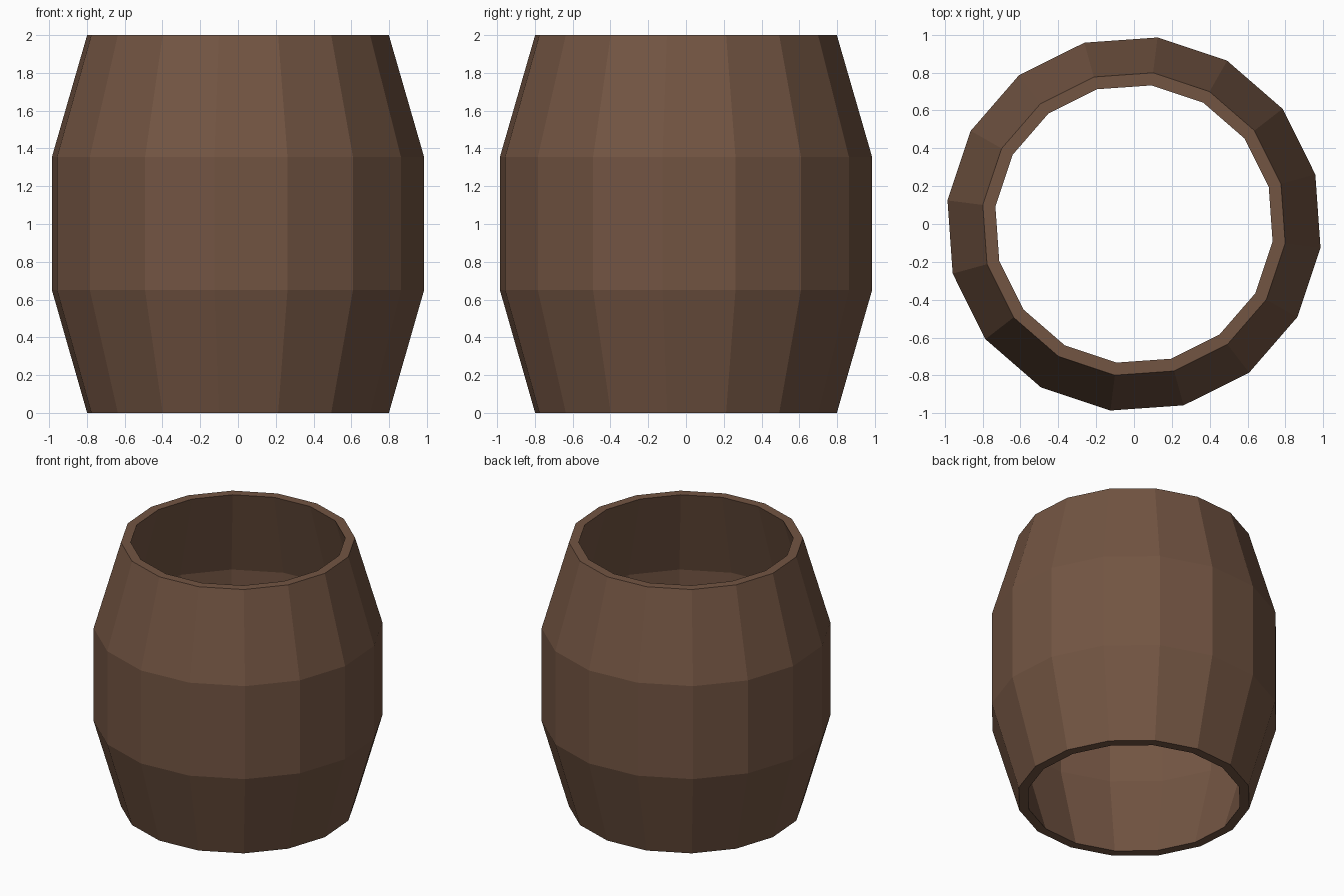
import bpy, bmesh
from math import cos, sin, pi, radians

if "Cube" in bpy.data.objects:
    bpy.data.objects.remove(bpy.data.objects["Cube"])

SIDES = 16
OFFSET = radians(-7.2)

# Closed wall cross-section (radius, height): outside going up, inside going down
PROFILE = [(0.805, 0.0), (0.993, 0.65), (0.993, 1.355), (0.805, 2.0),
           (0.738, 2.0), (0.928, 1.345), (0.928, 0.66), (0.738, 0.0)]

# Open barrel shell, one ring of points per profile point
bm = bmesh.new()
rings = []
for r, z in PROFILE:
    angles = [OFFSET + 2 * pi * i / SIDES for i in range(SIDES)]
    rings.append([bm.verts.new((r * cos(a), r * sin(a), z)) for a in angles])
for k, low in enumerate(rings):
    high = rings[(k + 1) % len(rings)]
    for i in range(SIDES):
        j = (i + 1) % SIDES
        bm.faces.new((low[i], low[j], high[j], high[i]))
bmesh.ops.recalc_face_normals(bm, faces=bm.faces)

mesh = bpy.data.meshes.new("barrel_shell")
bm.to_mesh(mesh)
bm.free()
barrel = bpy.data.objects.new("barrel_shell", mesh)
bpy.context.collection.objects.link(barrel)

# Brown wood
wood = bpy.data.materials.new("brown_wood")
wood.diffuse_color = (0.17, 0.09, 0.055, 1.0)
wood.use_nodes = True
wood.node_tree.nodes["Principled BSDF"].inputs["Base Color"].default_value = wood.diffuse_color
mesh.materials.append(wood)
